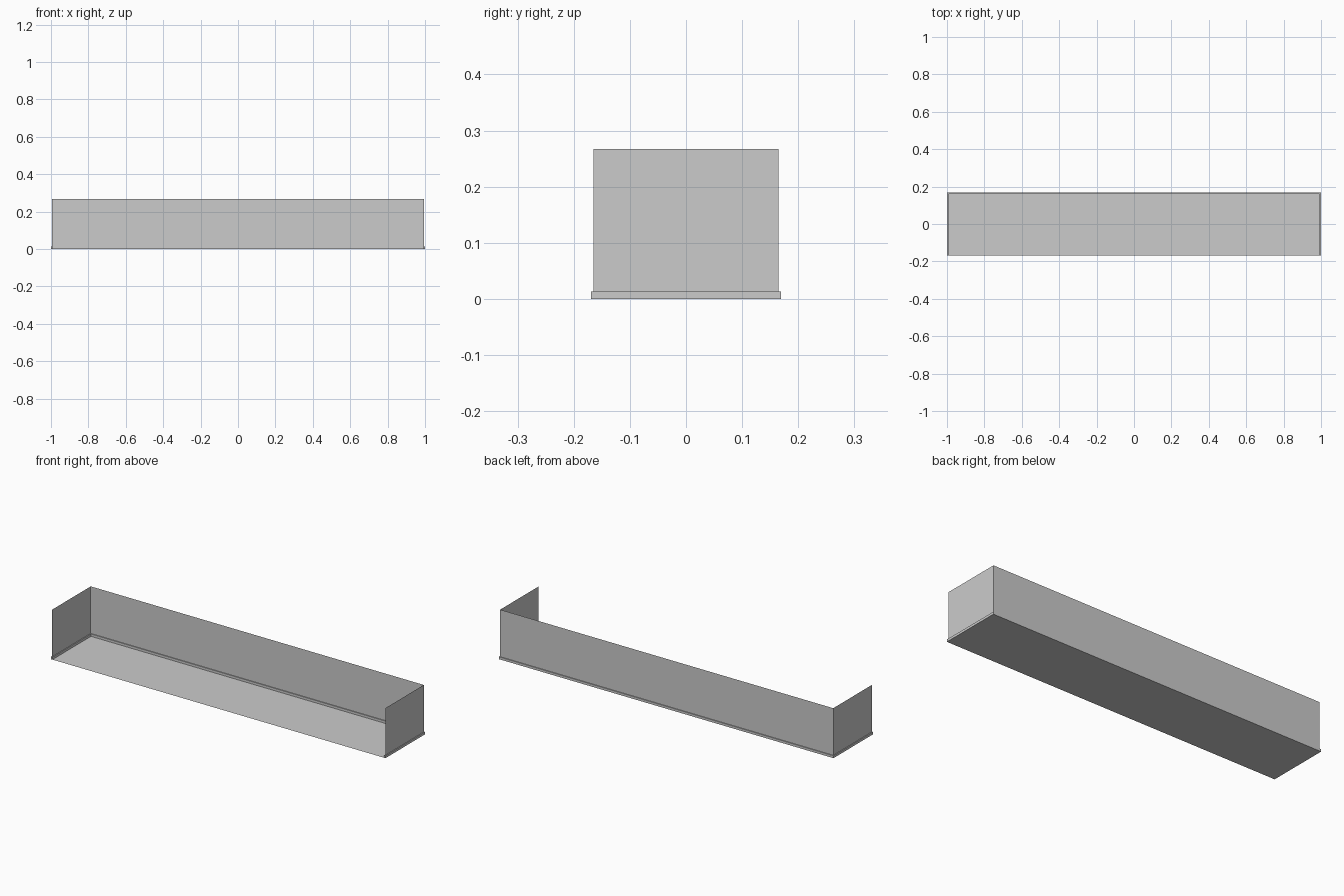
import bpy, bmesh

if "Cube" in bpy.data.objects:
    bpy.data.objects.remove(bpy.data.objects["Cube"])

X, Y = 1.0, 0.169        # outer half extents
T, SKIRT, TOP = 0.009, 0.013, 0.267
WX, WY = X - T / 2, Y - T / 2   # wall planes run along the skirting centre


def make(name, faces):
    """Object from a list of polygons."""
    bm = bmesh.new()
    for f in faces:
        bm.faces.new([bm.verts.new(p) for p in f])
    bmesh.ops.remove_doubles(bm, verts=bm.verts, dist=1e-5)
    me = bpy.data.meshes.new(name)
    bm.to_mesh(me)
    bm.free()
    ob = bpy.data.objects.new(name, me)
    bpy.context.collection.objects.link(ob)
    return ob


def sheet(a, b, z0, z1):
    """Upright rectangle between two plan points."""
    return [(*a, z0), (*b, z0), (*b, z1), (*a, z1)]


# Floor sheet, closes the underside of the skirting too
make("floor", [[(-X, -Y, 0), (X, -Y, 0), (X, Y, 0), (-X, Y, 0)]])

# Low skirting rail, one U-shaped outline raised from the floor
outline = [(-X, -Y), (-X + T, -Y), (-X + T, Y - T), (X - T, Y - T),
           (X - T, -Y), (X, -Y), (X, Y), (-X, Y)]
sides = [sheet(a, b, 0, SKIRT) for a, b in zip(outline, outline[1:] + outline[:1])]
make("skirting", sides + [[(x, y, SKIRT) for x, y in outline]])

# Thin walls: left, back, right; the front is open
plan = [(-WX, -WY), (-WX, WY), (WX, WY), (WX, -WY)]
for name, a, b in zip(("left_wall", "back_wall", "right_wall"), plan, plan[1:]):
    make(name, [sheet(a, b, SKIRT, TOP)])
